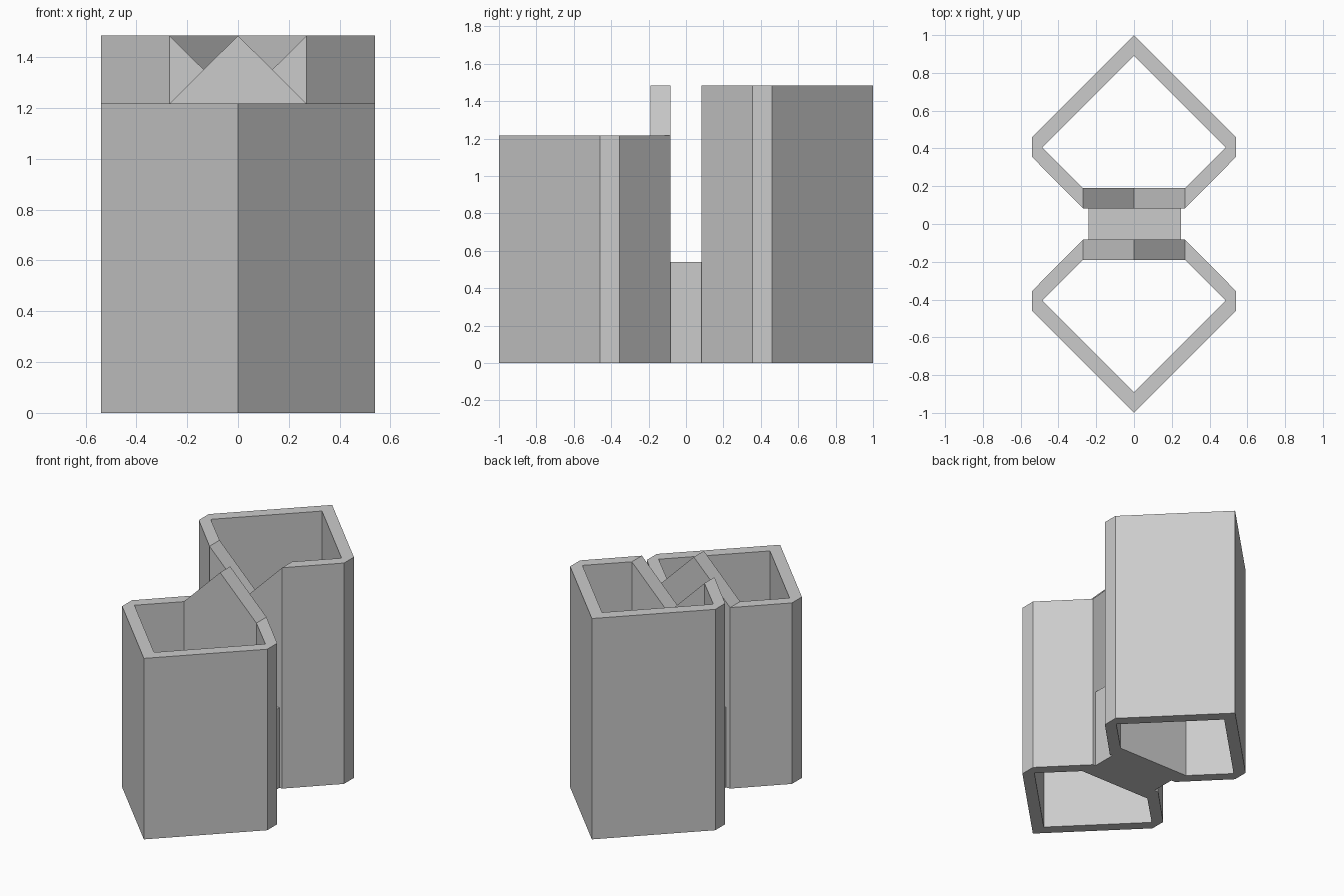
import bpy
import bmesh

cube = bpy.data.objects.get("Cube")
if cube:
    bpy.data.objects.remove(cube, do_unlink=True)

grey = bpy.data.materials.new("plain grey")
grey.use_nodes = True
colour = (0.6, 0.6, 0.6, 1)
grey.diffuse_color = colour
grey.node_tree.nodes["Principled BSDF"].inputs["Base Color"].default_value = colour

LOW, HIGH = 1.217, 1.485

# Half outlines from the outer point to the middle of the flat joining wall
OUTER = [(0, 1), (0.54, 0.46), (0.54, 0.355), (0.27, 0.083), (0, 0.083)]
INNER = [(0, 0.892), (0.487, 0.405), (0.487, 0.405), (0.27, 0.19), (0, 0.19)]


def finish(name, bm):
    bmesh.ops.remove_doubles(bm, verts=bm.verts, dist=0.0005)
    bmesh.ops.recalc_face_normals(bm, faces=bm.faces)
    mesh = bpy.data.meshes.new(name)
    bm.to_mesh(mesh)
    bm.free()
    mesh.materials.append(grey)
    obj = bpy.data.objects.new(name, mesh)
    bpy.context.collection.objects.link(obj)


def full_loop(half):
    return half + [(-x, y) for x, y in reversed(half[1:-1])]


def tube(name, side, rim, middle):
    """Open tube whose joining wall rises or dips to the middle height."""
    bm = bmesh.new()

    def ring(half, top):
        return [bm.verts.new((x, side * y, (middle if i == 4 else rim) if top else 0))
                for i, (x, y) in enumerate(full_loop(half))]

    # Outside bottom, outside top, inside top, inside bottom
    rings = [ring(OUTER, False), ring(OUTER, True), ring(INNER, True), ring(INNER, False)]
    count = len(rings[0])
    for a, b in zip(rings, rings[1:] + rings[:1]):
        for i in range(count):
            j = (i + 1) % count
            bm.faces.new((a[i], a[j], b[j], b[i]))
    finish(name, bm)


tube("front_tube", -1, LOW, HIGH)
tube("back_tube", 1, HIGH, LOW)

# Low block joining the tubes
bm = bmesh.new()
bmesh.ops.create_cube(bm, size=1)
bmesh.ops.scale(bm, vec=(0.49, 0.166, 0.54), verts=bm.verts)
bmesh.ops.translate(bm, vec=(0.005, 0, 0.27), verts=bm.verts)
finish("joining_block", bm)
